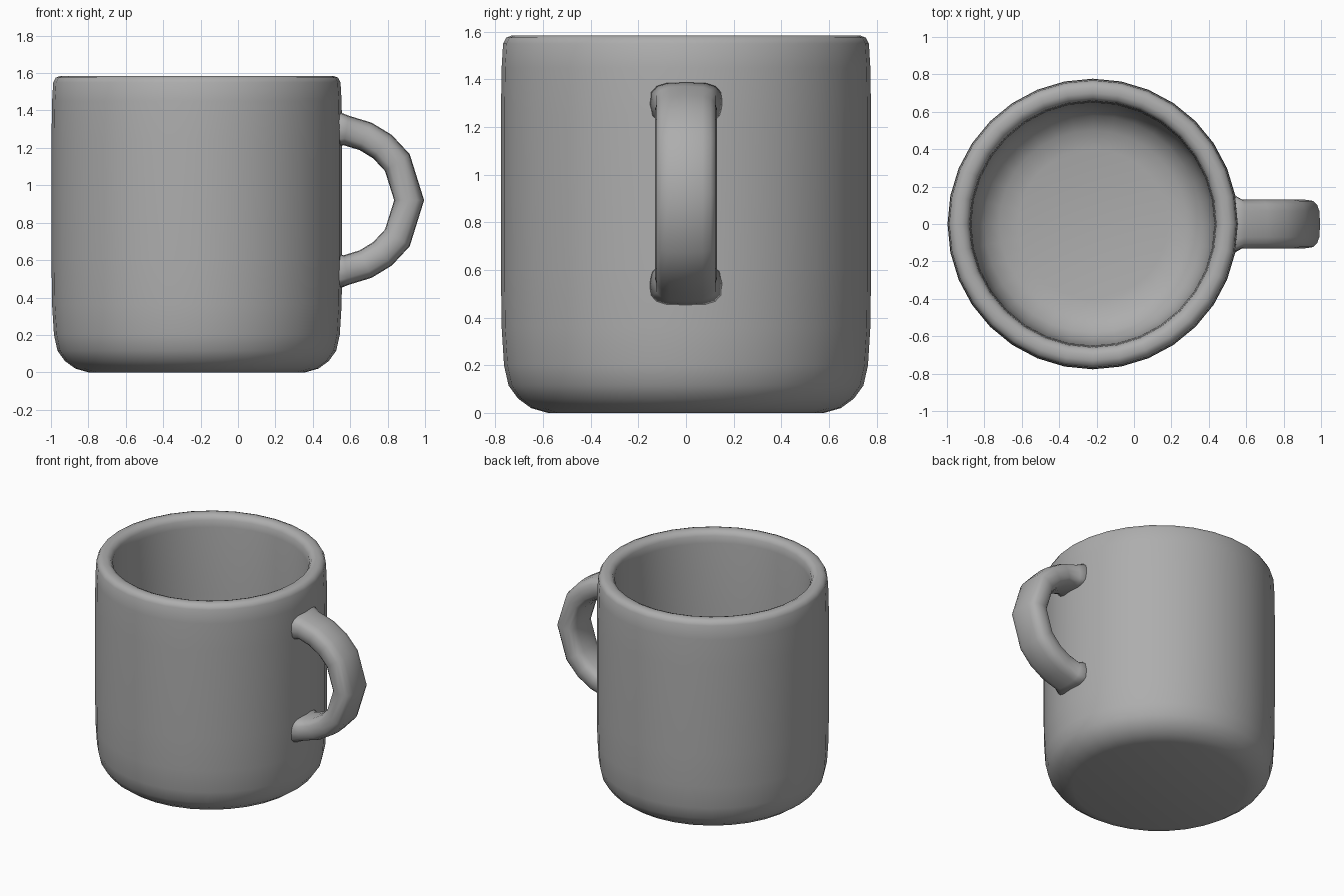
import bpy, bmesh
from math import sin, cos, pi, radians, copysign
from mathutils import Vector

cube = bpy.data.objects.get("Cube")
if cube:
    bpy.data.objects.remove(cube)

CENTRE_X = -0.22
SIDES = 32

grey = bpy.data.materials.new("grey_ceramic")
grey.use_nodes = True
colour = (0.42, 0.42, 0.42, 1)
grey.diffuse_color = colour
grey.node_tree.nodes["Principled BSDF"].inputs["Base Color"].default_value = colour


def skin(name, rings):
    """Bridge successive closed rings of points and cap both ends."""
    bm = bmesh.new()
    loops = [[bm.verts.new(p) for p in ring] for ring in rings]
    n = len(loops[0])
    for a, b in zip(loops, loops[1:]):
        for i in range(n):
            j = (i + 1) % n
            bm.faces.new((a[i], a[j], b[j], b[i]))
    bm.faces.new(loops[0][::-1])
    bm.faces.new(loops[-1])
    bmesh.ops.recalc_face_normals(bm, faces=bm.faces)
    for f in bm.faces:
        f.smooth = True
    mesh = bpy.data.meshes.new(name)
    bm.to_mesh(mesh)
    bm.free()
    mesh.materials.append(grey)
    obj = bpy.data.objects.new(name, mesh)
    bpy.context.collection.objects.link(obj)
    return obj


# Cup: one profile running up the outside, over the rim and down the inside
profile = [
    (0.58, 0), (0.65, 0.02), (0.705, 0.06), (0.745, 0.115), (0.764, 0.2),
    (0.774, 0.36), (0.777, 0.6), (0.777, 1.25), (0.774, 1.45),
    (0.768, 1.55), (0.755, 1.575), (0.73, 1.585), (0.70, 1.585),
    (0.675, 1.575), (0.66, 1.55), (0.655, 1.5), (0.65, 1.0),
    (0.645, 0.4), (0.625, 0.27), (0.58, 0.19), (0.5, 0.14), (0.4, 0.12),
]


def circle(r, z):
    return [(CENTRE_X + r * cos(2 * pi * i / SIDES),
             r * sin(2 * pi * i / SIDES), z) for i in range(SIDES)]


skin("cup_body", [circle(r, z) for r, z in profile])

# Handle: rounded band swept along half an ellipse, flared into the wall
HALF_WIDTH, HALF_THICK = 0.13, 0.08


def handle_ring(degrees, flare):
    t = radians(degrees)
    middle = Vector((0.5 + 0.415 * cos(t), 0, 0.92 + 0.38 * sin(t)))
    outward = Vector((0.38 * cos(t), 0, 0.415 * sin(t))).normalized()
    ring = []
    for i in range(16):
        a = 2 * pi * i / 16
        u = copysign(abs(cos(a)) ** 0.65, cos(a)) * HALF_THICK * flare
        v = copysign(abs(sin(a)) ** 0.65, sin(a)) * HALF_WIDTH * flare
        ring.append(middle + outward * u + Vector((0, v, 0)))
    return ring


upper = [(0, 1), (32, 1), (49, 1), (64, 1), (79, 1), (90, 1.35)]
stations = [(-d, s) for d, s in upper[:0:-1]] + upper
skin("handle", [handle_ring(d, s) for d, s in stations])
